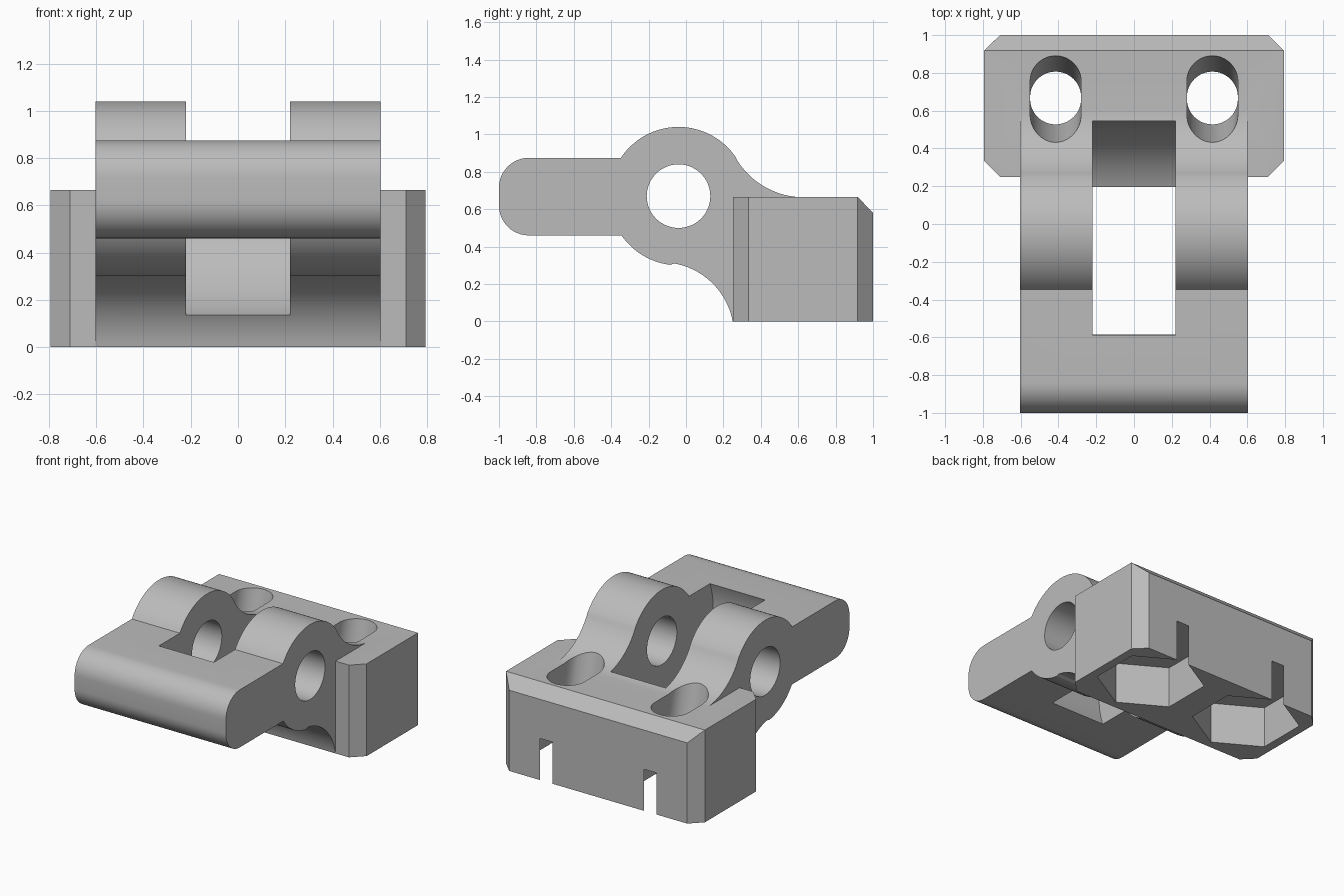
import bpy, bmesh, math
from math import cos, sin, pi, radians
from mathutils import Matrix

cube = bpy.data.objects.get("Cube")
if cube:
    bpy.data.objects.remove(cube, do_unlink=True)

grey = bpy.data.materials.new("light grey")
grey.use_nodes = True
GREY = (0.5, 0.5, 0.5, 1)
grey.diffuse_color = GREY
grey.node_tree.nodes["Principled BSDF"].inputs["Base Color"].default_value = GREY

PIVOT = (-0.04, 0.67)   # hinge axis in (y, z)
HOLE_X, HOLE_Y = 0.415, 0.667


def arc(centre, r, start, end, n=24):
    """Points on an arc, angles in degrees."""
    return [(centre[0] + r * cos(radians(start + (end - start) * i / n)),
             centre[1] + r * sin(radians(start + (end - start) * i / n)))
            for i in range(n + 1)]


def angle(centre, p):
    return math.degrees(math.atan2(p[1] - centre[1], p[0] - centre[0]))


def loft(name, rings):
    """Closed solid through rings of equal point count."""
    bm = bmesh.new()
    loops = [[bm.verts.new(p) for p in ring] for ring in rings]
    n = len(loops[0])
    for a, b in zip(loops, loops[1:]):
        for i in range(n):
            j = (i + 1) % n
            bm.faces.new((a[i], a[j], b[j], b[i]))
    bm.faces.new(loops[0][::-1])
    bm.faces.new(loops[-1])
    bmesh.ops.recalc_face_normals(bm, faces=bm.faces)
    mesh = bpy.data.meshes.new(name)
    bm.to_mesh(mesh)
    bm.free()
    mesh.materials.append(grey)
    ob = bpy.data.objects.new(name, mesh)
    bpy.context.collection.objects.link(ob)
    return ob


def extrude_x(name, outline, half):
    return loft(name, [[(x, y, z) for y, z in outline] for x in (-half, half)])


def combine(target, other, operation):
    """Apply a boolean and drop the helper."""
    mod = target.modifiers.new(operation, "BOOLEAN")
    mod.operation, mod.solver, mod.object = operation, "EXACT", other
    bpy.context.view_layer.objects.active = target
    bpy.ops.object.modifier_apply(modifier=mod.name)
    bpy.data.objects.remove(other, do_unlink=True)


# Hinge arm side profile: rounded bar, round knuckle, concave fillets
low, high, r = 0.46, 0.875, 0.16
knuckle = 0.37
under, under_r = (-0.13, -0.07), 0.386
over, over_r = (0.63, 1.084), 0.42
a_under = angle(PIVOT, under)
a_over = angle(PIVOT, over)
a_low = angle(PIVOT, (-0.345, low))
a_high = angle(PIVOT, (-0.348, high))
outline = arc((-1 + r, high - r), r, 90, 180, 12)
outline += arc((-1 + r, low + r), r, 180, 270, 12)
outline += arc(PIVOT, knuckle, a_low, a_under)
outline += arc(under, under_r, a_under + 180, angle(under, (0.25, 0)))[1:]
outline += [(0.4, 0.05), (0.63, 0.4)]
outline += arc(over, over_r, 270, a_over + 180)
outline += arc(PIVOT, knuckle, a_over, a_high, 36)[1:]
bracket = extrude_x("hinge_bracket", outline, 0.603)

# Mounting block with chamfered corners and back top edge
w, front, back, c, top = 0.793, 0.25, 1.0, 0.083, 0.665


def octagon(z, b, cb):
    """Block section; cb is the corner cut left at the back."""
    right = [(w - c, front), (w, front + c), (w, back - c), (w - cb, b)]
    return [(x, y, z) for x, y in right] + [(-x, y, z) for x, y in right[::-1]]


block = loft("mounting_block", [octagon(0, back, c), octagon(top - c, back, c),
                                octagon(top, back - c + 0.0005, 0.0005)])
combine(bracket, block, "UNION")

# Round clearance between the knuckles, then the pin hole
combine(bracket, extrude_x("clearance", arc(PIVOT, 0.585, 0, 358, 95), 0.22), "DIFFERENCE")
combine(bracket, extrude_x("pin_hole", arc(PIVOT, 0.17, 0, 354, 59), 0.8), "DIFFERENCE")


def screw_ring(x, z):
    """Slot section that widens along y with height."""
    s = 0.23 * max(z - 0.28, 0.001)
    pts = (arc((x, HOLE_Y + s), 0.135, 0, 180)
           + arc((x, HOLE_Y - s), 0.135, 180, 360))
    return [(px, py, z) for px, py in pts]


# Flared screw holes over hexagonal nut pockets that break the back wall
for x in (-HOLE_X, HOLE_X):
    combine(bracket, loft("screw_hole", [screw_ring(x, 0.28), screw_ring(x, 0.95)]), "DIFFERENCE")
    hexagon = arc((x, HOLE_Y), 0.362, 30, 330, 5)
    combine(bracket, loft("nut_pocket", [[(a, b, z) for a, b in hexagon] for z in (-0.1, 0.3)]),
            "DIFFERENCE")

# Smooth curved faces, keep real edges sharp
bpy.ops.object.select_all(action="DESELECT")
bracket.select_set(True)
bpy.context.view_layer.objects.active = bracket
bpy.ops.object.shade_smooth_by_angle(angle=radians(20))
